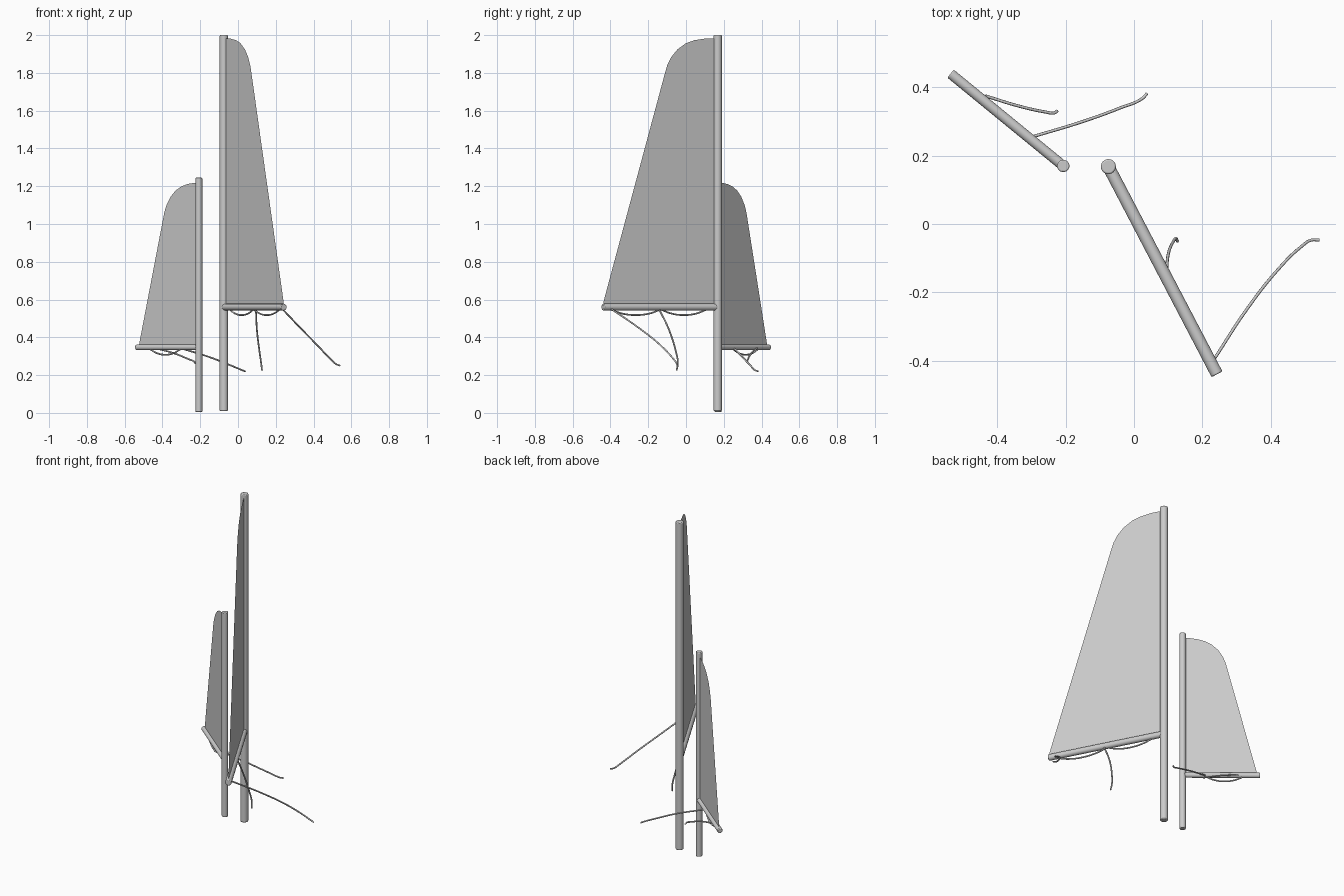
import bpy, bmesh
from math import pi
from mathutils import Vector

cube = bpy.data.objects.get("Cube")
if cube:
    bpy.data.objects.remove(cube, do_unlink=True)

grey = bpy.data.materials.new("plain grey")
grey.use_nodes = True
grey.diffuse_color = (0.6, 0.6, 0.6, 1)
grey.node_tree.nodes["Principled BSDF"].inputs["Base Color"].default_value = (0.6, 0.6, 0.6, 1)


def pole(name, start, end, radius):
    """Round spar with softened end rims."""
    start, end = Vector(start), Vector(end)
    axis = end - start
    bpy.ops.mesh.primitive_cylinder_add(vertices=24, radius=radius, depth=axis.length,
                                        location=(start + end) / 2)
    ob = bpy.context.object
    ob.name = name
    ob.rotation_euler = axis.to_track_quat('Z', 'Y').to_euler()
    ob.data.materials.append(grey)
    bpy.ops.object.shade_smooth_by_angle(angle=pi / 5)
    bevel = ob.modifiers.new("rim", 'BEVEL')
    bevel.width = radius * 0.2
    bevel.segments = 2
    bevel.limit_method = 'ANGLE'


def rope(name, points, radius=0.0045):
    """Thin line running smoothly through the points."""
    curve = bpy.data.curves.new(name, 'CURVE')
    curve.dimensions = '3D'
    curve.bevel_depth = radius
    curve.bevel_resolution = 2
    curve.use_fill_caps = True
    curve.resolution_u = 8
    spline = curve.splines.new('BEZIER')
    spline.bezier_points.add(len(points) - 1)
    for bp, p in zip(spline.bezier_points, points):
        bp.co = p
        bp.handle_left_type = bp.handle_right_type = 'AUTO'
    curve.materials.append(grey)
    bpy.context.collection.objects.link(bpy.data.objects.new(name, curve))


def sail(name, foot, direction, profile):
    """Flat sheet; profile holds (distance from mast, height)."""
    bm = bmesh.new()
    bm.faces.new([bm.verts.new((foot.x + direction.x * s, foot.y + direction.y * s, z))
                  for s, z in profile])
    mesh = bpy.data.meshes.new(name)
    bm.to_mesh(mesh)
    bm.free()
    mesh.materials.append(grey)
    bpy.context.collection.objects.link(bpy.data.objects.new(name, mesh))


def rig(prefix, foot, tip, mast, boom, profile, loops):
    """Mast (bottom, top, radius), boom (height, radius), sail and slack loops."""
    foot, tip = Vector((*foot, 0)), Vector((*tip, 0))
    d = (tip - foot).normalized()
    up = Vector((0, 0, 1))
    pole(prefix + "_mast", foot + up * mast[0], foot + up * mast[1], mast[2])
    pole(prefix + "_boom", foot + d * 0.01 + up * boom[0], tip + up * boom[0], boom[1])
    sail(prefix + "_sail", foot, d, profile)
    for i, (a, b) in enumerate(loops):
        top, sag = boom[0] - boom[1] * 0.8, boom[0] - boom[1] - 0.024
        stops = [(0, top), (0.22, sag + 0.008), (0.5, sag), (0.78, sag + 0.008), (1, top)]
        rope(f"{prefix}_slack_loop_{i + 1}",
             [foot + d * (a + (b - a) * t) + up * z for t, z in stops])


# Tall rig
rig("main", (-0.075, 0.168), (0.243, -0.44), (0.01, 2.0, 0.022), (0.56, 0.018),
    [(0, 0.56), (0.685, 0.56), (0.682, 0.59), (0.664, 0.65), (0.318, 1.79), (0.302, 1.84),
     (0.277, 1.885), (0.24, 1.925), (0.19, 1.957), (0.14, 1.973), (0.08, 1.981), (0, 1.981)],
    [(0.07, 0.335), (0.345, 0.635)])

# Short rig
rig("rear", (-0.207, 0.17), (-0.537, 0.44), (0.005, 1.245, 0.018), (0.347, 0.015),
    [(0, 0.347), (0.412, 0.347), (0.405, 0.38), (0.237, 1.06), (0.222, 1.1), (0.195, 1.143),
     (0.16, 1.177), (0.12, 1.199), (0.08, 1.211), (0.04, 1.217), (0, 1.217)],
    [(0.13, 0.33)])

# Loose sheets hanging from the booms
rope("main_sheet_middle", [(0.095, -0.14, 0.545), (0.1, -0.09, 0.44), (0.113, -0.055, 0.33),
                           (0.123, -0.043, 0.26), (0.127, -0.05, 0.225)])
rope("main_sheet_end", [(0.235, -0.395, 0.55), (0.33, -0.25, 0.45), (0.42, -0.135, 0.358),
                        (0.49, -0.066, 0.285), (0.52, -0.047, 0.258), (0.542, -0.047, 0.25)])
rope("rear_sheet_inner", [(-0.295, 0.256, 0.34), (-0.15, 0.3, 0.295), (-0.04, 0.34, 0.252),
                          (0.025, 0.368, 0.225), (0.038, 0.382, 0.22)])
rope("rear_sheet_outer", [(-0.435, 0.375, 0.342), (-0.34, 0.346, 0.316), (-0.26, 0.328, 0.284),
                          (-0.233, 0.325, 0.272), (-0.225, 0.331, 0.262)])
